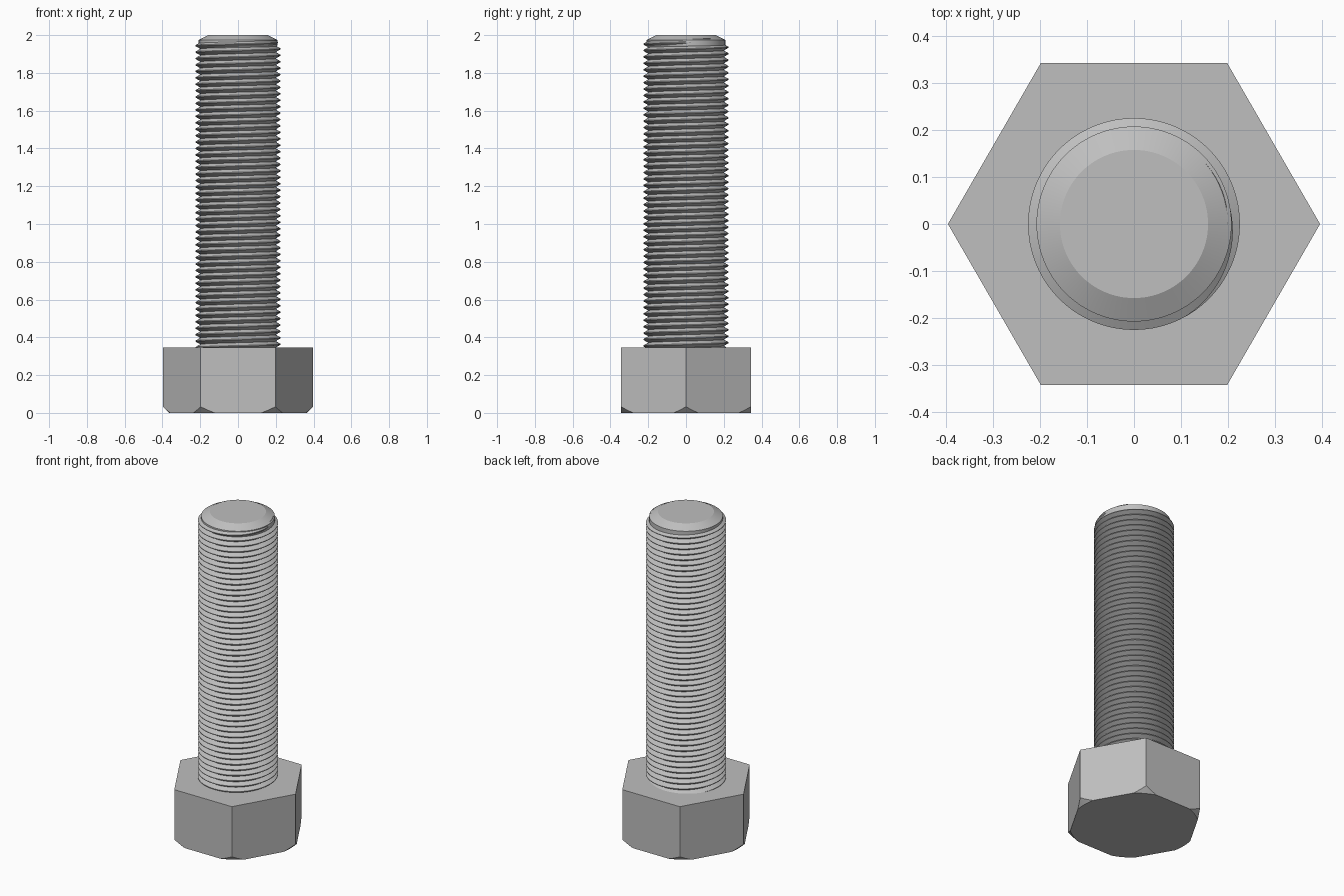
import bpy, bmesh, math

cube = bpy.data.objects.get("Cube")
if cube:
    bpy.data.objects.remove(cube, do_unlink=True)

steel = bpy.data.materials.new("grey steel")
steel.use_nodes = True
COLOUR = (0.52, 0.52, 0.52, 1)
steel.diffuse_color = COLOUR
steel.node_tree.nodes["Principled BSDF"].inputs["Base Color"].default_value = COLOUR


def finish(name, bm):
    bmesh.ops.recalc_face_normals(bm, faces=bm.faces)
    mesh = bpy.data.meshes.new(name)
    bm.to_mesh(mesh)
    bm.free()
    mesh.materials.append(steel)
    obj = bpy.data.objects.new(name, mesh)
    bpy.context.collection.objects.link(obj)
    return obj


def smooth(obj, degrees=25):
    bpy.ops.object.select_all(action="DESELECT")
    obj.select_set(True)
    bpy.context.view_layer.objects.active = obj
    bpy.ops.object.shade_smooth_by_angle(angle=math.radians(degrees))


def lathe(name, profile, sides):
    """Stack rings of (radius, height), closed by flat caps."""
    bm = bmesh.new()
    rings = [[bm.verts.new((r * math.cos(math.tau * i / sides),
                            r * math.sin(math.tau * i / sides), z))
              for i in range(sides)] for r, z in profile]
    for low, high in zip(rings, rings[1:]):
        for i in range(sides):
            j = (i + 1) % sides
            bm.faces.new((low[i], low[j], high[j], high[i]))
    bm.faces.new(rings[0])
    bm.faces.new(rings[-1])
    return finish(name, bm)


# Hexagonal head, its lower corners trimmed by a cone
HEAD_R, HEAD_H = 0.397, 0.345
head = lathe("hex_head", [(HEAD_R, 0), (HEAD_R, HEAD_H)], 6)
cone = lathe("corner_trim", [(0.365, 0), (0.365 + HEAD_H, HEAD_H + 0.01)], 96)
cone.hide_render = True
trim = head.modifiers.new("corner chamfer", "BOOLEAN")
trim.operation = "INTERSECT"
trim.solver = "EXACT"
trim.object = cone
bpy.context.view_layer.objects.active = head
bpy.ops.object.modifier_apply(modifier=trim.name)
bpy.data.objects.remove(cone, do_unlink=True)
smooth(head)

# Shank core with a chamfered tip
ROOT, CREST = 0.2, 0.226
shank = lathe("shank_core", [(ROOT, HEAD_H - 0.02), (ROOT, 1.93), (0.208, 1.945),
                             (0.208, 1.974), (0.158, 2)], 96)
smooth(shank)

# Continuous helical thread, fading out near the tip
PITCH, STEPS = 0.034, 72
END_ANGLE, END_Z = 0.7, 1.965
TURNS = int((END_Z - HEAD_H) / PITCH) + 1
count = TURNS * STEPS
bm = bmesh.new()
strip = []
for k in range(count + 1):
    back = count - k
    a = END_ANGLE - math.tau * back / STEPS
    z = END_Z - PITCH * back / STEPS
    crest = ROOT + (CREST - ROOT) * min(1, back / (STEPS * 0.28))
    section = [(ROOT, -PITCH / 2), (crest, -PITCH * 0.06),
               (crest, PITCH * 0.06), (ROOT, PITCH / 2)]
    strip.append([bm.verts.new((r * math.cos(a), r * math.sin(a), z + dz))
                  for r, dz in section])
for one, two in zip(strip, strip[1:]):
    for i in range(3):
        bm.faces.new((one[i], two[i], two[i + 1], one[i + 1]))
bmesh.ops.remove_doubles(bm, verts=bm.verts, dist=0.0001)
thread = finish("thread", bm)
smooth(thread)
